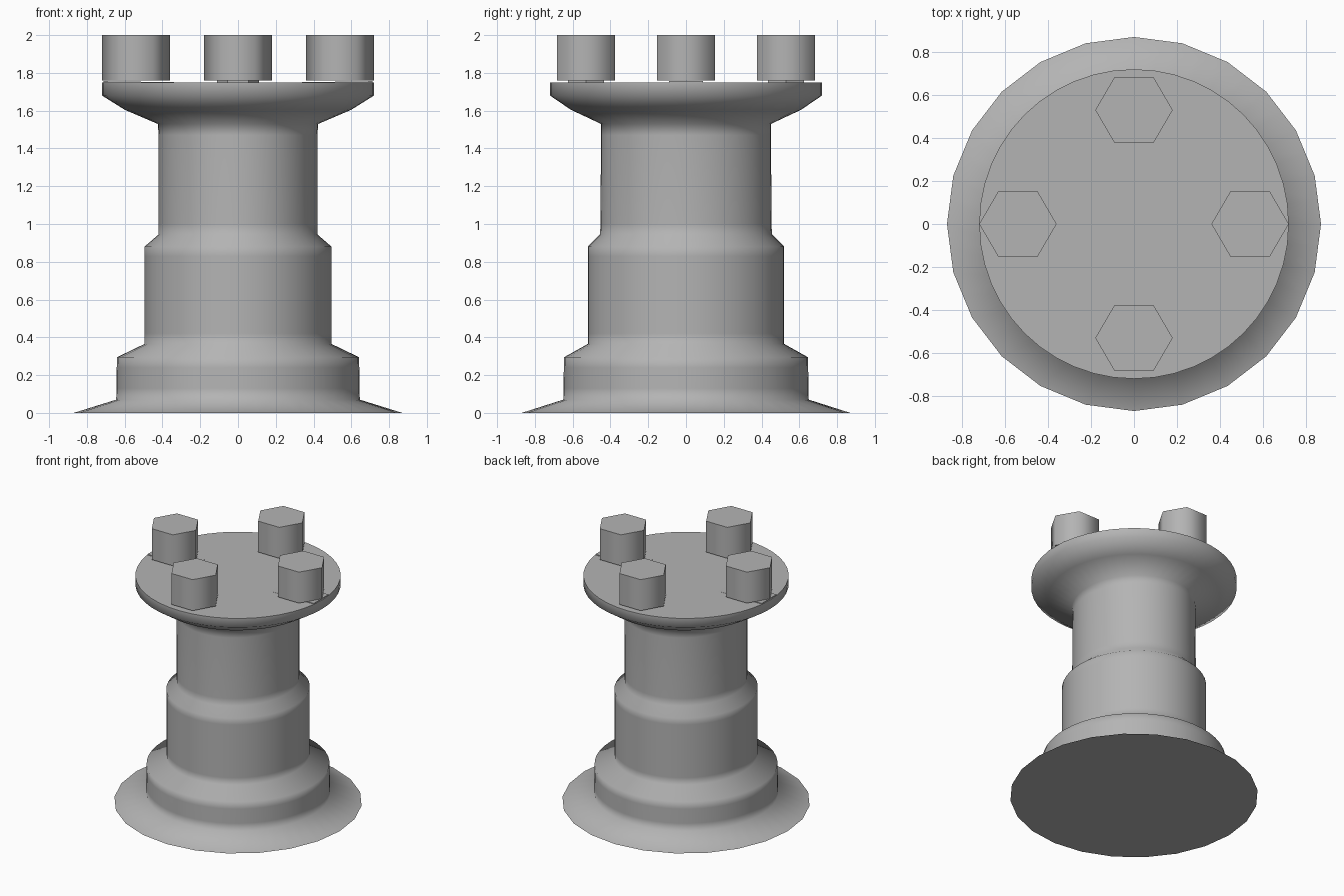
import bpy, math

if "Cube" in bpy.data.objects:
    bpy.data.objects.remove(bpy.data.objects["Cube"])

SIDES = 48

# Mid-grey stone
stone = bpy.data.materials.new("stone_grey")
stone.diffuse_color = (0.455, 0.455, 0.455, 1)
stone.use_nodes = True
stone.node_tree.nodes["Principled BSDF"].inputs["Base Color"].default_value = stone.diffuse_color


def make(name, verts, faces, angle):
    mesh = bpy.data.meshes.new(name)
    mesh.from_pydata(verts, [], faces)
    mesh.update()
    mesh.materials.append(stone)
    obj = bpy.data.objects.new(name, mesh)
    bpy.context.collection.objects.link(obj)
    bpy.ops.object.select_all(action='DESELECT')
    obj.select_set(True)
    bpy.context.view_layer.objects.active = obj
    bpy.ops.object.shade_smooth_by_angle(angle=math.radians(angle))
    return obj


def loft(name, rings, angle):
    """Skin a stack of equal-sized rings and cap both ends."""
    n = len(rings[0])
    verts = [p for ring in rings for p in ring]
    faces = [tuple(reversed(range(n))), tuple(range(len(verts) - n, len(verts)))]
    for k in range(len(rings) - 1):
        for i in range(n):
            j = (i + 1) % n
            faces.append((k * n + i, k * n + j, (k + 1) * n + j, (k + 1) * n + i))
    return make(name, verts, faces, angle)


def ring(rx, ry, z, n, cx=0, cy=0, odd=1):
    """Oval ring; odd scales every second point to give a coarser outline."""
    pts = []
    for i in range(n):
        a, s = 2 * math.pi * i / n, odd if i % 2 else 1
        pts.append((cx + rx * s * math.cos(a), cy + ry * s * math.sin(a), z))
    return pts


# Turned tower body: x radius, y radius, height (shaft is slightly oval),
# with extra loops beside each shoulder to hold the shading
profile = [(0.645, 0.65, 0.07), (0.643, 0.648, 0.13), (0.642, 0.647, 0.24),
           (0.64, 0.645, 0.295), (0.495, 0.52, 0.365), (0.495, 0.52, 0.42),
           (0.495, 0.52, 0.83), (0.495, 0.52, 0.88), (0.42, 0.455, 0.945),
           (0.42, 0.453, 1.0), (0.42, 0.45, 1.47), (0.425, 0.45, 1.53),
           (0.60, 0.61, 1.605), (0.72, 0.72, 1.68), (0.72, 0.72, 1.75)]
base = ring(0.87, 0.87, 0, SIDES, odd=math.cos(2 * math.pi / SIDES))
loft("tower_body", [base] + [ring(rx, ry, z, SIDES) for rx, ry, z in profile], 75)

# Four hexagonal battlements on small feet
for name, cx, cy in [("right", 0.54, 0), ("left", -0.54, 0),
                     ("back", 0, 0.53), ("front", 0, -0.53)]:
    loft("battlement_" + name,
         [ring(0.18, 0.178, z, 6, cx, cy) for z in (1.76, 2.0)], 65)
    if cy:
        loft("foot_" + name, [ring(0.11, 0.11, z, 6, cx, cy) for z in (1.745, 1.762)], 30)
    else:
        # thin strip that rises gently from the deck out to the rim
        s = math.copysign(1, cx)
        pts = [(0.34, -0.09), (0.712, -0.09), (0.712, 0.09), (0.34, 0.09)]
        loft("foot_" + name,
             [[(s * x, s * y, 1.745) for x, y in pts],
              [(s * x, s * y, 1.7505 + 0.015 * (x - 0.34)) for x, y in pts]], 30)
